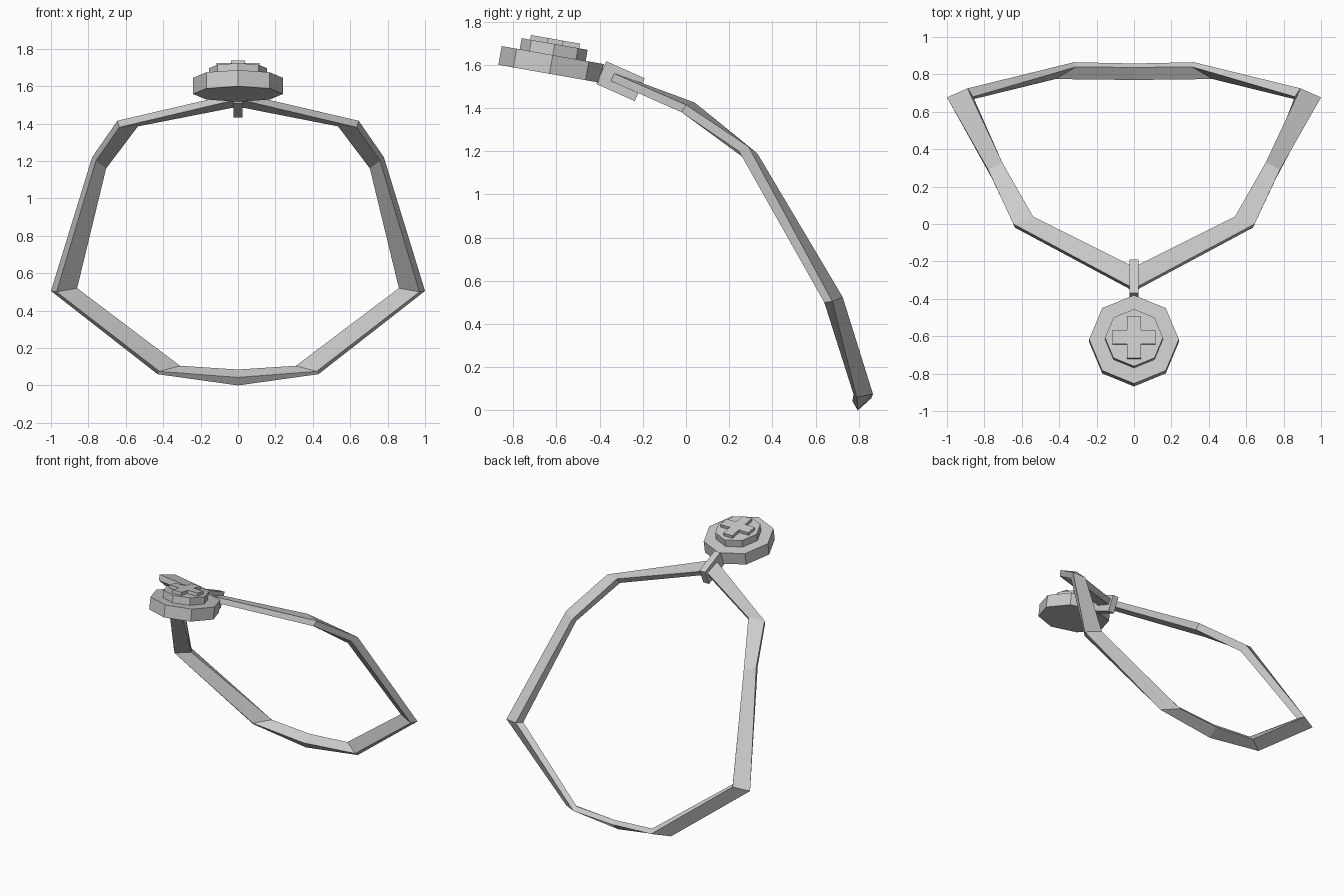
import bpy, bmesh, math
from mathutils import Matrix, Vector

cube = bpy.data.objects.get("Cube")
if cube:
    bpy.data.objects.remove(cube, do_unlink=True)

metal = bpy.data.materials.new("grey_metal")
metal.use_nodes = True
GREY = (0.6, 0.6, 0.6, 1)
metal.diffuse_color = GREY
metal.node_tree.nodes["Principled BSDF"].inputs["Base Color"].default_value = GREY


def finish(name, bm, matrix=None):
    """Turn a bmesh into a flat-shaded named object."""
    if matrix:
        bm.transform(matrix)
    bmesh.ops.recalc_face_normals(bm, faces=bm.faces)
    mesh = bpy.data.meshes.new(name)
    bm.to_mesh(mesh)
    bm.free()
    mesh.materials.append(metal)
    obj = bpy.data.objects.new(name, mesh)
    bpy.context.collection.objects.link(obj)
    return obj


def prism(name, outline, bottom, top, matrix):
    """Extrude a flat outline between two heights."""
    bm = bmesh.new()
    face = bm.faces.new([bm.verts.new((x, y, bottom)) for x, y in outline])
    side = bmesh.ops.extrude_face_region(bm, geom=[face])
    verts = [v for v in side["geom"] if isinstance(v, bmesh.types.BMVert)]
    bmesh.ops.translate(bm, verts=verts, vec=(0, 0, top - bottom))
    return finish(name, bm, matrix)


def octagon(radius):
    return [(radius * math.sin(i * math.pi / 4), radius * math.cos(i * math.pi / 4))
            for i in range(8)]


# Neck band: four-cornered sections from the front centre round to the back centre
# corner order: inner top, outer top, outer bottom, inner bottom
half = [
    [(0, -.25, 1.49), (0, -.23, 1.525), (0, -.345, 1.565), (0, -.36, 1.53)],
    [(.535, .01, 1.385), (.54, .04, 1.425), (.645, 0, 1.415), (.635, -.02, 1.38)],
    [(.705, .28, 1.16), (.705, .33, 1.19), (.78, .29, 1.22), (.76, .245, 1.2)],
    [(.86, .68, .52), (.89, .725, .525), (1, .677, .505), (.97, .64, .5)],
    [(.31, .84, .105), (.32, .865, .077), (.43, .79, .06), (.42, .775, .075)],
    [(0, .837, .085), (0, .858, .057), (0, .795, 0), (0, .77, .043)],
]
mirrored = [[(-x, y, z) for x, y, z in s] for s in half[-2:0:-1]]
bm = bmesh.new()
rings = [[bm.verts.new(p) for p in s] for s in half + mirrored]
for i, ring in enumerate(rings):
    after = rings[(i + 1) % len(rings)]
    for k in range(4):
        m = (k + 1) % 4
        bm.faces.new((ring[k], ring[m], after[m], after[k]))
finish("neck_band", bm)

# Pendant: two stacked octagons with a raised cross, tilted together
tilt = Matrix.Translation((0, -.632, 1.558)) @ Matrix.Rotation(math.radians(-10), 4, "X")
prism("pendant_base", octagon(.24), 0, .088, tilt)
prism("pendant_tier", octagon(.155), .08, .14, tilt)
A, W = .115, .037
cross = [(-W, A), (W, A), (W, W), (A, W), (A, -W), (W, -W),
         (W, -A), (-W, -A), (-W, -W), (-A, -W), (-A, W), (-W, W)]
prism("pendant_cross", cross, .13, .162, tilt)

# Hanging loop joining pendant and band
bm = bmesh.new()
bmesh.ops.create_cube(bm, size=1, matrix=Matrix.Diagonal(Vector((.047, .195, .115, 1))))
finish("hanging_loop", bm, Matrix.Translation((0, -.303, 1.524))
       @ Matrix.Rotation(math.radians(-24), 4, "X"))
